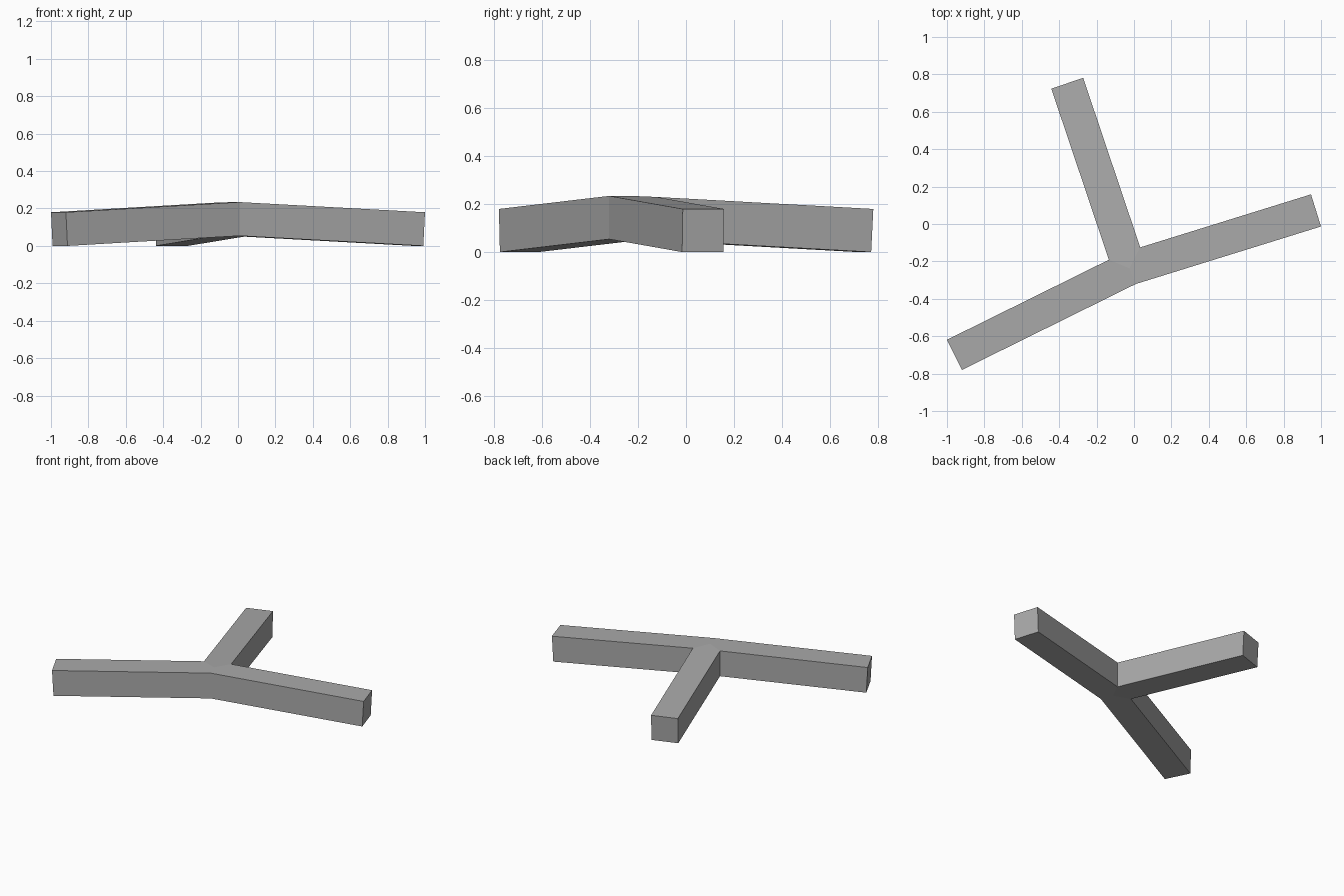
import bpy, bmesh, math
from mathutils import Vector

if "Cube" in bpy.data.objects:
    bpy.data.objects.remove(bpy.data.objects["Cube"])

SIZE = 0.18                       # square beam section
HALF = SIZE / 2
REACH = 1.044                     # hub centre to arm tip
PITCH = math.radians(3)           # arms droop towards the tips
HUB = Vector((-0.024, -0.237))
ANGLES = [math.radians(a) for a in (17.25, 108.6, 206.3)]

grey = bpy.data.materials.new("mid grey")
grey.diffuse_color = (0.40, 0.40, 0.40, 1)
grey.use_nodes = True
grey.node_tree.nodes["Principled BSDF"].inputs["Base Color"].default_value = grey.diffuse_color

bm = bmesh.new()
thick = SIZE * math.cos(PITCH)
lean = SIZE * math.sin(PITCH)     # tip faces are square to the drooping arm
low_reach = REACH - lean
rise = low_reach * math.tan(PITCH)
top_rise = rise + SIZE / math.cos(PITCH)


def bottom_z(u):
    return rise - u * math.tan(PITCH)


def top_z(u):
    return top_rise - u * math.tan(PITCH)


def add_arm(angle, before, after):
    """Beam from the hub centre, mitred against its two neighbours."""
    along = Vector((math.cos(angle), math.sin(angle)))
    side = Vector((-along.y, along.x))
    gap_r = (angle - before) % math.tau / 2
    gap_l = (after - angle) % math.tau / 2
    ur, ul = HALF / math.tan(gap_r), HALF / math.tan(gap_l)

    def ring(reach, height):
        pts = [(0, 0), (ur, -HALF), (reach, -HALF), (reach, HALF), (ul, HALF)]
        verts = []
        for u, v in pts:
            p = HUB + along * u + side * v
            verts.append(bm.verts.new((p.x, p.y, height(u))))
        return verts

    low, high = ring(low_reach, bottom_z), ring(REACH, top_z)
    bm.faces.new(high)
    bm.faces.new(low[::-1])
    for i in (1, 2, 3):           # right side, tip, left side
        bm.faces.new((low[i], low[i + 1], high[i + 1], high[i]))


# three arms sharing one hub
for i, a in enumerate(ANGLES):
    add_arm(a, ANGLES[i - 1], ANGLES[(i + 1) % 3])

bmesh.ops.remove_doubles(bm, verts=bm.verts, dist=0.0005)
bmesh.ops.recalc_face_normals(bm, faces=bm.faces)
mesh = bpy.data.meshes.new("three_arm_beam")
bm.to_mesh(mesh)
bm.free()
mesh.materials.append(grey)
obj = bpy.data.objects.new("three_arm_beam", mesh)
bpy.context.collection.objects.link(obj)
